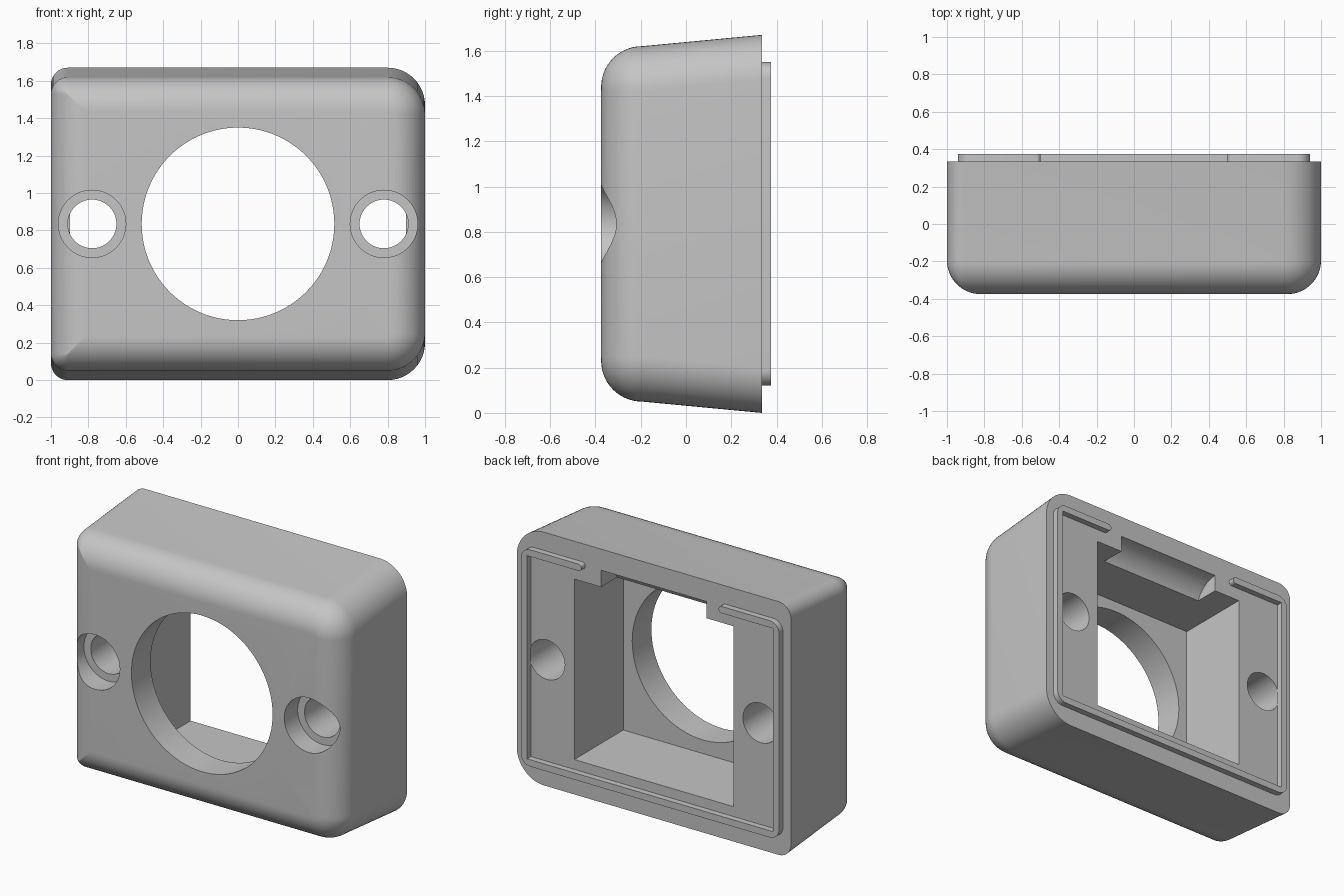
import bpy, bmesh, math
from mathutils import Matrix, Vector

cube = bpy.data.objects.get("Cube")
if cube:
    bpy.data.objects.remove(cube, do_unlink=True)

BACK, FRONT, HEIGHT = 0.335, -0.375, 1.67
MID = HEIGHT / 2
FILLET, DRAFT = 0.18, 0.05

grey = bpy.data.materials.new("light grey")
grey.use_nodes = True
COLOUR = (0.56, 0.56, 0.56, 1)
grey.diffuse_color = COLOUR
grey.node_tree.nodes["Principled BSDF"].inputs["Base Color"].default_value = COLOUR


def add_object(name, bm):
    bmesh.ops.recalc_face_normals(bm, faces=bm.faces)
    mesh = bpy.data.meshes.new(name)
    bm.to_mesh(mesh)
    bm.free()
    obj = bpy.data.objects.new(name, mesh)
    bpy.context.collection.objects.link(obj)
    mesh.materials.append(grey)
    return obj


def arc(cx, cz, r, start, end, steps=12):
    angles = [math.radians(start + (end - start) * i / steps) for i in range(steps + 1)]
    return [(cx + r * math.cos(a), cz + r * math.sin(a)) for a in angles]


def rounded_rect(hx, hz, r_left, r_right):
    pts = []
    for sx, sz, start in ((1, 1, 0), (-1, 1, 90), (-1, -1, 180), (1, -1, 270)):
        r = max(r_right if sx > 0 else r_left, 0.002)
        pts += arc(sx * (hx - r), MID + sz * (hz - r), r, start, start + 90)
    return pts


def cylinder(name, centre, r, depth, axis):
    bm = bmesh.new()
    turn = Matrix.Rotation(math.pi / 2, 4, 'X' if axis == 'Y' else 'Y')
    bmesh.ops.create_cone(bm, cap_ends=True, segments=96, radius1=r, radius2=r,
                          depth=depth, matrix=Matrix.Translation(centre) @ turn)
    return add_object(name, bm)


def box(name, low, high):
    bm = bmesh.new()
    low, high = Vector(low), Vector(high)
    bmesh.ops.create_cube(bm, size=1, matrix=Matrix.Translation((low + high) / 2)
                          @ Matrix.Diagonal((*(high - low), 1)))
    return add_object(name, bm)


# Housing: drafted rounded block, lofted through a rounded front edge
rings = [(BACK, 0, 0)]
for i in range(15):
    a = math.pi / 2 * i / 14
    rings.append((FRONT + FILLET * (1 - math.sin(a)), FILLET * (1 - math.cos(a)), DRAFT))
bm = bmesh.new()
loops = []
for y, inset, draft in rings:
    outline = rounded_rect(1 - inset, MID - draft - inset, 0.09 - inset, 0.2 - inset)
    loops.append([bm.verts.new((x, y, z)) for x, z in outline])
for a, b in zip(loops, loops[1:]):
    for i in range(len(a)):
        j = (i + 1) % len(a)
        bm.faces.new((a[i], a[j], b[j], b[i]))
bm.faces.new(loops[0])
bm.faces.new(loops[-1])
housing = add_object("housing", bm)

# Cutters: cavity, round window, scooped notch and counterbored screw holes
cutters = [
    box("cavity_cutter", (-0.58, -0.175, 0.23), (0.58, 0.6, 1.42)),
    cylinder("window_cutter", (0, -0.3, MID), 0.515, 0.6, 'Y'),
    cylinder("notch_cutter", (0, BACK, 1.35), 0.18, 0.77, 'X'),
]
for side in (-1, 1):
    cutters.append(cylinder("screw_cutter", (side * 0.78, 0, MID), 0.13, 1.6, 'Y'))
    cutters.append(cylinder("counterbore_cutter", (side * 0.78, -0.435, MID), 0.18, 0.4, 'Y'))
for cutter in cutters:
    cutter.hide_render = True
    mod = housing.modifiers.new(cutter.name, 'BOOLEAN')
    mod.operation = 'DIFFERENCE'
    mod.solver = 'EXACT'
    mod.object = cutter

# Bake the cuts and drop the cutters
graph = bpy.context.evaluated_depsgraph_get()
cut_mesh = bpy.data.meshes.new_from_object(housing.evaluated_get(graph))
housing.modifiers.clear()
housing.data = cut_mesh
for cutter in cutters:
    bpy.data.objects.remove(cutter, do_unlink=True)

# Locating lip: thin raised frame on the back, open at the top with rounded ends
HX, HZ, W, GAP, R = 0.942, 0.715, 0.045, 0.5, 0.07
half = arc(GAP + W / 2, MID + HZ - W / 2, W / 2, 270, 90, 8)
half += arc(HX - R, MID + HZ - R, R, 90, 0)
half += arc(HX - R, MID - HZ + R, R, 0, -90)
inner = [(HX - W, MID - HZ + W), (HX - W, MID + HZ - W)]
outline = half + [(-x, z) for x, z in reversed(half)]
outline += [(-x, z) for x, z in reversed(inner)] + inner
bm = bmesh.new()
face = bm.faces.new([bm.verts.new((x, BACK, z)) for x, z in outline])
extruded = bmesh.ops.extrude_face_region(bm, geom=[face], use_keep_orig=True)
moved = [v for v in extruded["geom"] if isinstance(v, bmesh.types.BMVert)]
bmesh.ops.translate(bm, verts=moved, vec=(0, 0.04, 0))
lip = add_object("locating_lip", bm)

# Smooth the rounded surfaces and keep the edges crisp
bpy.ops.object.select_all(action='DESELECT')
for obj in (housing, lip):
    obj.select_set(True)
    bpy.context.view_layer.objects.active = obj
bpy.ops.object.shade_smooth_by_angle(angle=math.radians(30))
